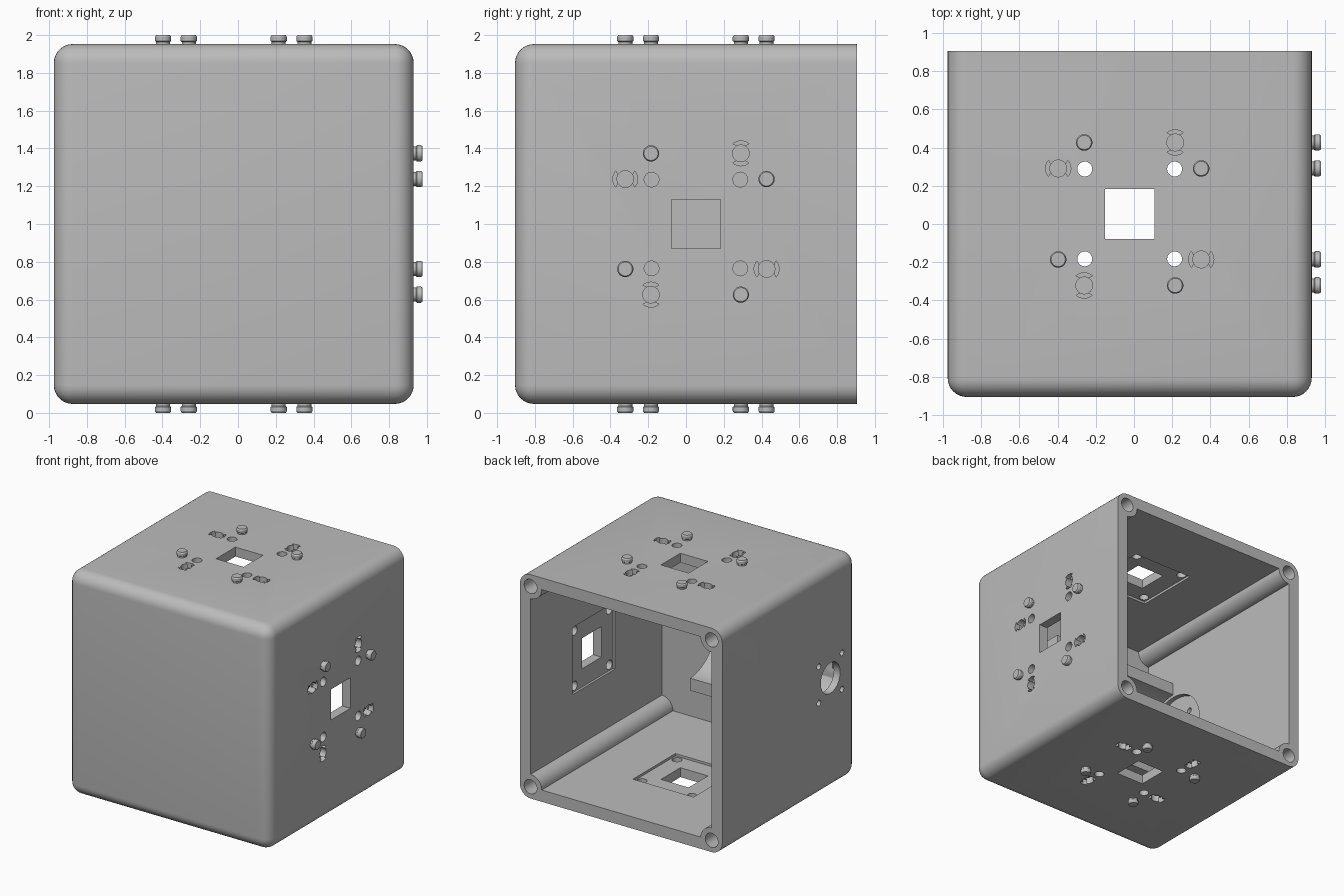
import bpy, bmesh, math
from mathutils import Matrix, Vector

old = bpy.data.objects.get("Cube")
if old:
    bpy.data.objects.remove(old)

XC, ZC = -0.0225, 1.0          # box centre
HALF, DEPTH = 0.9525, 0.905    # half width and height, half depth
WALL, ROUND = 0.1, 0.1
FRONT_IN = -0.86               # inner side of the front wall
MOTOR_Y, MOTOR_R = -0.55, 0.34

grey = bpy.data.materials.new("plain grey")
grey.use_nodes = True
GREY = (0.5, 0.5, 0.5, 1)
grey.diffuse_color = GREY
grey.node_tree.nodes["Principled BSDF"].inputs["Base Color"].default_value = GREY


def finish(name, bm):
    bmesh.ops.recalc_face_normals(bm, faces=bm.faces)
    mesh = bpy.data.meshes.new(name)
    bm.to_mesh(mesh)
    bm.free()
    obj = bpy.data.objects.new(name, mesh)
    mesh.materials.append(grey)
    bpy.context.collection.objects.link(obj)
    return obj


def box(bm, lo, hi, frame=Matrix()):
    lo, hi = Vector(lo), Vector(hi)
    m = Matrix.Translation((lo + hi) / 2) @ Matrix.Diagonal((*(hi - lo), 1))
    return bmesh.ops.create_cube(bm, size=1, matrix=frame @ m)["verts"]


def rod(bm, r, w0, w1, u=0, v=0, frame=Matrix(), sides=32):
    m = frame @ Matrix.Translation((u, v, (w0 + w1) / 2))
    bmesh.ops.create_cone(bm, cap_ends=True, segments=sides, radius1=r,
                          radius2=r, depth=w1 - w0, matrix=m)


def fan(bm, r, half_angle, w0, w1, frame):
    # two opposite wedges meeting inside the socket
    for side in (0, math.pi):
        pts = [(0.03 * math.cos(side), 0.0)]
        for i in range(9):
            a = side + half_angle * (i / 4 - 1)
            pts.append((r * math.cos(a), r * math.sin(a)))
        f = bm.faces.new([bm.verts.new(frame @ Vector((*p, w0))) for p in pts])
        ext = bmesh.ops.extrude_face_region(bm, geom=[f])["geom"]
        up = frame.to_3x3() @ Vector((0, 0, w1 - w0))
        bmesh.ops.translate(bm, vec=up, verts=[g for g in ext if isinstance(g, bmesh.types.BMVert)])


def subtract(target, bm):
    cutter = finish("cutter", bm)
    cutter.hide_render = True
    mod = target.modifiers.new("cut", "BOOLEAN")
    mod.operation, mod.solver, mod.object = "DIFFERENCE", "EXACT", cutter
    bpy.context.view_layer.objects.active = target
    bpy.ops.object.modifier_apply(modifier=mod.name)
    bpy.data.objects.remove(cutter)


def smooth(obj):
    bpy.ops.object.select_all(action="DESELECT")
    obj.select_set(True)
    bpy.context.view_layer.objects.active = obj
    bpy.ops.object.shade_smooth_by_angle(angle=math.radians(30))


# Frames: local z points outward from each connector face
FY = 0.0525
top = Matrix.Translation((XC, FY, ZC + HALF))
bottom = Matrix.Translation((XC, FY, ZC - HALF)) @ Matrix.Rotation(math.pi, 4, "Y")
side_axes = Matrix(((0, 0, 1, 0), (1, 0, 0, 0), (0, 1, 0, 0), (0, 0, 0, 1)))
left = Matrix.Translation((XC + HALF, FY, ZC)) @ side_axes
faces = {"top": top, "bottom": bottom, "left": left}
along_y = Matrix.Translation((XC, 0, ZC)) @ Matrix.Rotation(-math.pi / 2, 4, "X")
motor = Matrix.Translation((XC, MOTOR_Y, ZC)) @ side_axes
corners = [(a, b) for a in (-1, 1) for b in (-1, 1)]
quarters = [Matrix.Rotation(i * math.pi / 2, 4, "Z") for i in range(4)]

# Outer box, rounded everywhere but the open back
bm = bmesh.new()
box(bm, (XC - HALF, -DEPTH, ZC - HALF), (XC + HALF, DEPTH, ZC + HALF))
soft = [e for e in bm.edges if min(v.co.y for v in e.verts) < 0]
bmesh.ops.bevel(bm, geom=soft, offset=ROUND, segments=8, profile=0.5, affect="EDGES")
shell = finish("box_shell", bm)

# Hollow, shaped around the corner posts and the motor cradle
inner = HALF - WALL
bm = bmesh.new()
box(bm, (XC - inner, FRONT_IN, ZC - inner), (XC + inner, 1, ZC + inner))
hollow = finish("hollow_cutter", bm)
bm = bmesh.new()
for a, b in corners:
    rod(bm, 0.105, -1.2, 1.2, a * inner, b * inner, along_y)
subtract(hollow, bm)

bm = bmesh.new()
box(bm, (XC - 1.1, -1.1, ZC - 0.46), (XC + 0.37, MOTOR_Y, ZC + 0.46))
cradle = finish("cradle_cutter", bm)
bm = bmesh.new()
rod(bm, MOTOR_R + 0.015, -1.3, 1, frame=motor, sides=64)
subtract(cradle, bm)
bm = bmesh.new()
bm.from_mesh(cradle.data)
bpy.data.objects.remove(cradle)
subtract(hollow, bm)
bm = bmesh.new()
bm.from_mesh(hollow.data)
bpy.data.objects.remove(hollow)
subtract(shell, bm)

# Motor seat, then shaft and screw holes in the right wall, and post holes
bm = bmesh.new()
rod(bm, MOTOR_R - 0.01, -inner - 0.04, -inner + 0.1, frame=motor, sides=64)
subtract(shell, bm)
bm = bmesh.new()
rod(bm, 0.13, -1.1, -0.8, frame=motor, sides=48)
for a, b in corners:
    rod(bm, 0.025, -1.1, -0.8, a * 0.155, b * 0.155, motor, 16)
    rod(bm, 0.06, DEPTH - 0.35, 1.1, a * inner, b * inner, along_y)
subtract(shell, bm)

# Inner pockets behind the connector faces
bm = bmesh.new()
for f in faces.values():
    box(bm, (-0.285, -0.285, -0.2), (0.285, 0.285, -0.08), f)
subtract(shell, bm)

# Square windows and screw holes
bm = bmesh.new()
for f in faces.values():
    box(bm, (-0.13, -0.13, -0.15), (0.13, 0.13, 0.1), f)
    for a, b in corners:
        rod(bm, 0.039, -0.15, 0.1, a * 0.235, b * 0.235, f)
subtract(shell, bm)

# Sockets with side ears
sockets = [f @ q @ Matrix.Translation((0.374, -0.238, 0)) for f in faces.values() for q in quarters]
bm = bmesh.new()
for s in sockets:
    rod(bm, 0.044, -0.06, 0.05, frame=s)
subtract(shell, bm)
bm = bmesh.new()
for s in sockets:
    fan(bm, 0.066, 0.7, -0.045, 0.05, s)
subtract(shell, bm)
smooth(shell)

# Necked pegs with chamfered tips
profile = [(0.037, -0.01), (0.037, 0.012), (0.043, 0.017), (0.043, 0.038), (0.037, 0.0475)]
for name, f in faces.items():
    bm = bmesh.new()
    for q in quarters:
        m = f @ q @ Matrix.Translation((0.374, 0.238, 0))
        rings = [[bm.verts.new(m @ Vector((r * math.cos(i * math.pi / 16), r * math.sin(i * math.pi / 16), w)))
                  for i in range(32)] for r, w in profile]
        for lo, hi in zip(rings, rings[1:]):
            for i in range(32):
                j = (i + 1) % 32
                bm.faces.new((lo[i], lo[j], hi[j], hi[i]))
        bm.faces.new(rings[0])
        bm.faces.new(rings[-1])
    smooth(finish(name + "_pegs", bm))
